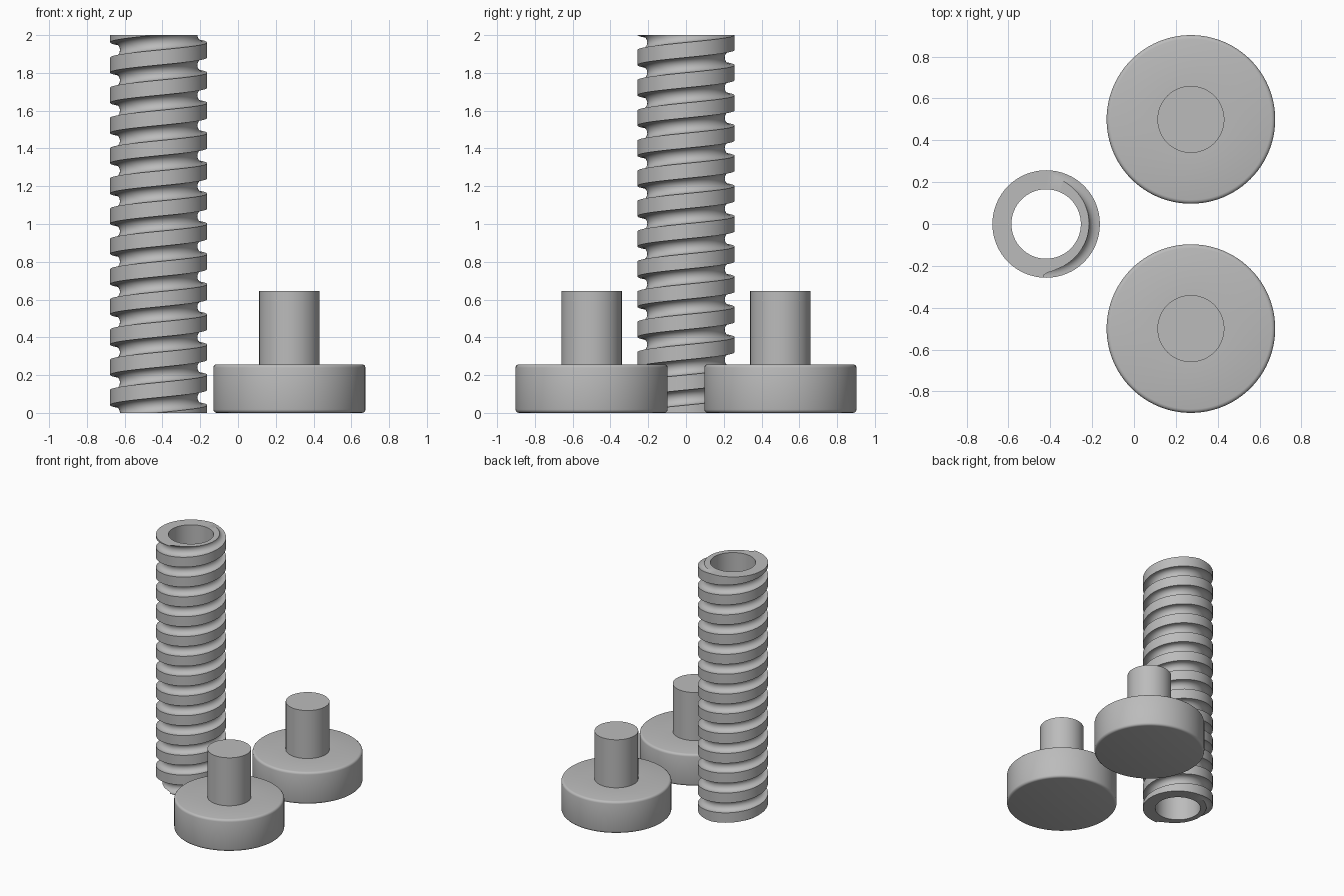
import bpy, bmesh
from math import sin, cos, pi, radians
from mathutils import Vector

cube = bpy.data.objects.get("Cube")
if cube:
    bpy.data.objects.remove(cube, do_unlink=True)

grey = bpy.data.materials.new("plain grey")
grey.use_nodes = True
colour = (0.5, 0.5, 0.5, 1)
grey.diffuse_color = colour
grey.node_tree.nodes["Principled BSDF"].inputs["Base Color"].default_value = colour


def finish(bm, name, location):
    """Turn a bmesh into a smooth object with sharp corners."""
    bmesh.ops.recalc_face_normals(bm, faces=bm.faces)
    mesh = bpy.data.meshes.new(name)
    bm.to_mesh(mesh)
    bm.free()
    mesh.materials.append(grey)
    obj = bpy.data.objects.new(name, mesh)
    obj.location = location
    bpy.context.collection.objects.link(obj)
    bpy.ops.object.select_all(action='DESELECT')
    obj.select_set(True)
    bpy.context.view_layer.objects.active = obj
    bpy.ops.object.shade_smooth_by_angle(angle=radians(35))
    return obj


def grid_faces(bm, rows):
    """Skin neighbouring rows of vertices with quads."""
    for a, b in zip(rows, rows[1:]):
        for j in range(len(a) - 1):
            bm.faces.new((a[j], b[j], b[j + 1], a[j + 1]))


# Threaded tube: a groove profile swept along a helix, cut flat at both ends
HEIGHT, PITCH, STEPS = 2.0, 0.16, 64
OUTER, BORE, GROOVE = 0.257, 0.166, 0.04
ARC = 10

profile = [(-GROOVE, OUTER), (GROOVE, OUTER)]
for k in range(ARC + 1):
    t = pi * k / ARC
    profile.append((2 * GROOVE - GROOVE * cos(t), OUTER - 0.012 - GROOVE * sin(t)))
profile.append((3 * GROOVE, OUTER))

bm = bmesh.new()
rows = []
for i in range(-2 * STEPS, 14 * STEPS + 1):
    a = 2 * pi * i / STEPS
    lift = PITCH * i / STEPS + 0.0013
    rows.append([bm.verts.new((r * cos(a), r * sin(a), z + lift)) for z, r in profile])
grid_faces(bm, rows)

# Bore wall
rows = []
for i in range(STEPS + 1):
    a = 2 * pi * i / STEPS
    rows.append([bm.verts.new((BORE * cos(a), BORE * sin(a), z)) for z in (-0.1, HEIGHT + 0.1)])
grid_faces(bm, rows)
bmesh.ops.remove_doubles(bm, verts=bm.verts, dist=1e-5)

# Flat ring-shaped ends
for z, up in ((0, -1), (HEIGHT, 1)):
    bmesh.ops.bisect_plane(bm, geom=bm.verts[:] + bm.edges[:] + bm.faces[:], dist=1e-6,
                           plane_co=(0, 0, z), plane_no=(0, 0, up), clear_outer=True)
for z, up in ((0, -1), (HEIGHT, 1)):
    rim = [e for e in bm.edges if e.is_boundary
           and all(abs(v.co.z - z) < 1e-4 for v in e.verts)]
    bmesh.ops.triangle_fill(bm, edges=rim, use_beauty=True, normal=Vector((0, 0, up)))
finish(bm, "threaded_tube", (-0.42, 0, 0))


# Pegs: wide round foot with softened rims and a plain stem
FOOT, FOOT_TOP, STEM, STEM_TOP, SOFT = 0.403, 0.257, 0.16, 0.645, 0.018


def peg(name, y):
    outline = [(0, 0)]
    for centre_z, start in ((SOFT, -pi / 2), (FOOT_TOP - SOFT, 0)):
        for k in range(4):
            t = start + k * pi / 6
            outline.append((FOOT - SOFT + SOFT * cos(t), centre_z + SOFT * sin(t)))
    outline += [(STEM, FOOT_TOP), (STEM, STEM_TOP), (0, STEM_TOP)]
    bm = bmesh.new()
    verts = [bm.verts.new((r, 0, z)) for r, z in outline]
    edges = [bm.edges.new(pair) for pair in zip(verts, verts[1:])]
    bmesh.ops.spin(bm, geom=verts + edges, axis=(0, 0, 1), cent=(0, 0, 0),
                   angle=2 * pi, steps=96)
    bmesh.ops.remove_doubles(bm, verts=bm.verts, dist=1e-5)
    finish(bm, name, (0.272, y, 0))


peg("front_peg", -0.5)
peg("back_peg", 0.5)
